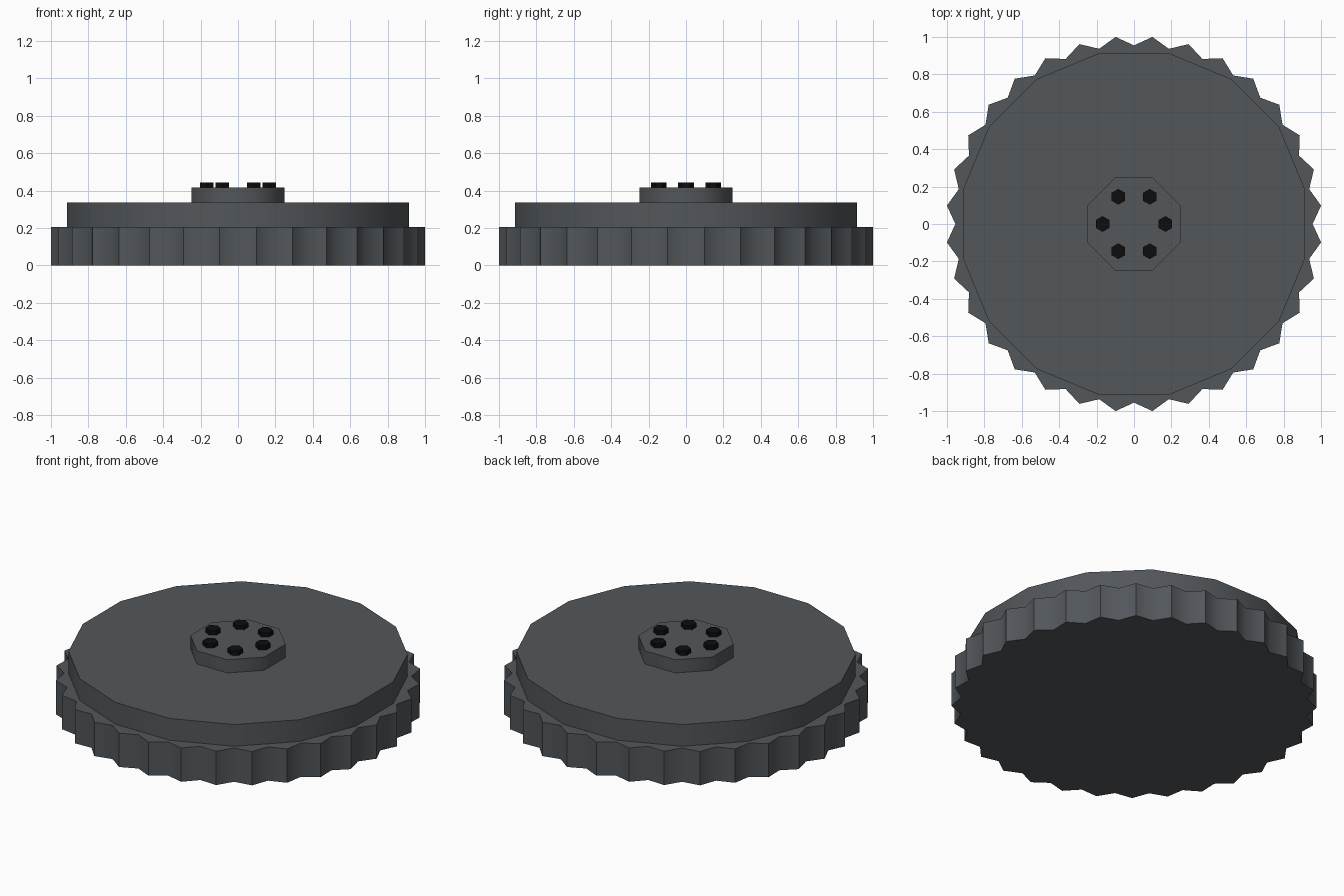
import bpy
from math import radians, sin, cos, pi

if "Cube" in bpy.data.objects:
    bpy.data.objects.remove(bpy.data.objects["Cube"], do_unlink=True)


def make_material(name, color):
    mat = bpy.data.materials.new(name)
    mat.use_nodes = True
    mat.diffuse_color = color
    mat.node_tree.nodes["Principled BSDF"].inputs["Base Color"].default_value = color
    return mat


def prism(name, outline, bottom, top, mat, smooth_angle, location=(0, 0)):
    """Extrude a closed outline between two heights."""
    n = len(outline)
    verts = [(x, y, z) for z in (bottom, top) for x, y in outline]
    sides = [(i, (i + 1) % n, n + (i + 1) % n, n + i) for i in range(n)]
    caps = [tuple(reversed(range(n))), tuple(range(n, 2 * n))]
    mesh = bpy.data.meshes.new(name)
    mesh.from_pydata(verts, [], sides + caps)
    mesh.materials.append(mat)
    obj = bpy.data.objects.new(name, mesh)
    obj.location = (*location, 0)
    bpy.context.collection.objects.link(obj)
    bpy.ops.object.select_all(action="DESELECT")
    obj.select_set(True)
    bpy.context.view_layer.objects.active = obj
    bpy.ops.object.shade_smooth_by_angle(angle=radians(smooth_angle))
    return obj


def ring(sides, radii, offset=0.0):
    """Points on a circle, cycling through the given radii."""
    result = []
    for i in range(sides):
        a = 2 * pi * (i + offset) / sides
        r = radii[i % len(radii)]
        result.append((r * cos(a), r * sin(a)))
    return result


steel = make_material("dark grey steel", (0.085, 0.095, 0.105, 1))
black = make_material("black bolt", (0.004, 0.004, 0.004, 1))

# Toothed base, stepped disc and central hub
prism("toothed_ring", ring(64, (0.955, 1.005)), 0, 0.205, steel, 55)
prism("upper_disc", ring(16, (0.933,), 0.5), 0.205, 0.337, steel, 55)
prism("hub", ring(8, (0.268,), 0.5), 0.337, 0.417, steel, 55)

# Circle of hexagonal bolts
for i, (x, y) in enumerate(ring(6, (0.168,))):
    prism(f"bolt_{i + 1}", ring(6, (0.042,), 0.5), 0.417, 0.443, black, 30, (x, y))
